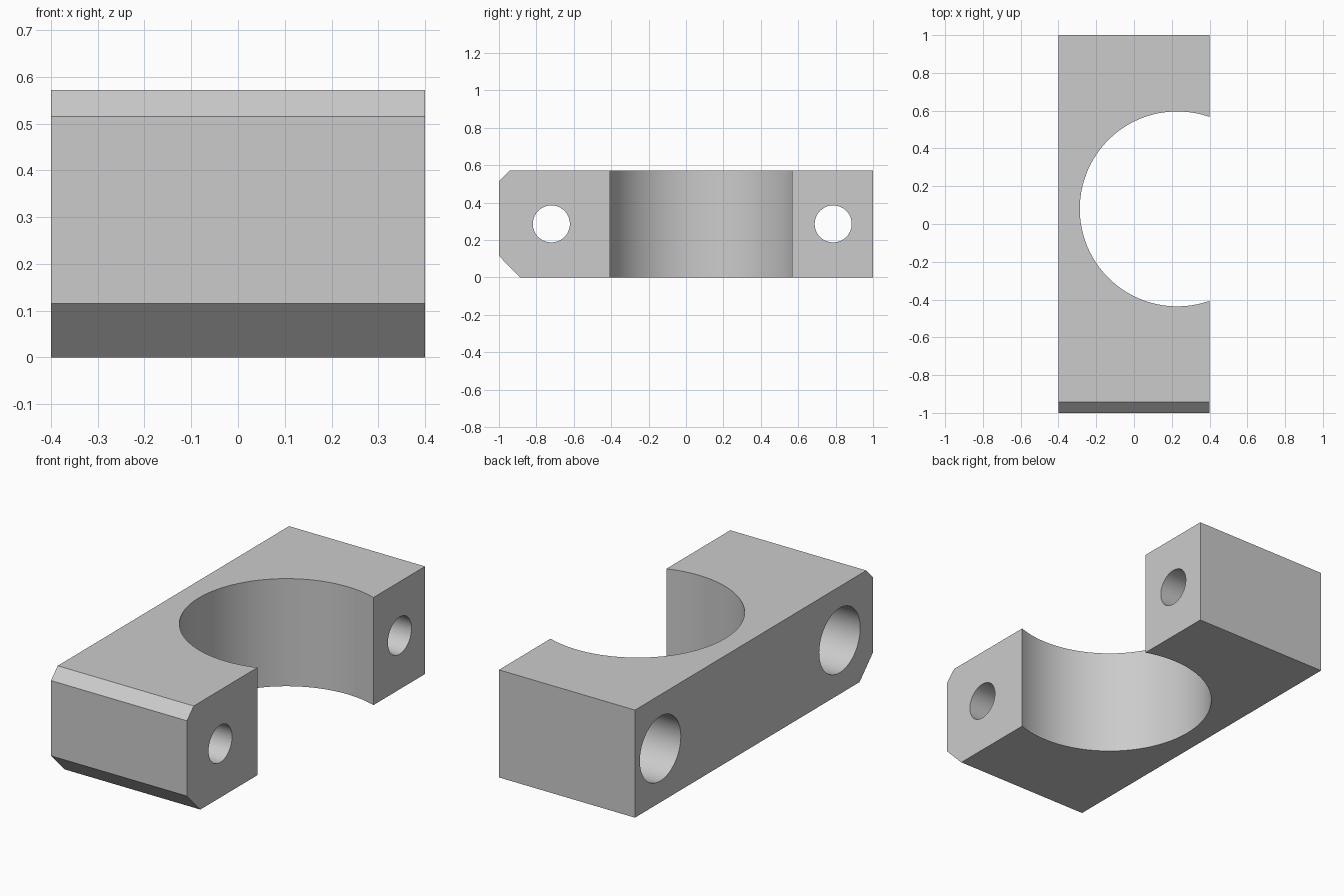
import bpy, bmesh, math
from mathutils import Vector

cube = bpy.data.objects.get("Cube")
if cube:
    bpy.data.objects.remove(cube, do_unlink=True)

HALF_W, HEIGHT = 0.4, 0.572
HOLE_Z = HEIGHT / 2

grey = bpy.data.materials.new("plain grey")
grey.use_nodes = True
grey.diffuse_color = (0.6, 0.6, 0.6, 1)
grey.node_tree.nodes["Principled BSDF"].inputs["Base Color"].default_value = (0.6, 0.6, 0.6, 1)


def extrude_x(name, profile):
    """Solid from a (y, z) outline, extruded across the full width."""
    bm = bmesh.new()
    face = bm.faces.new([bm.verts.new((-HALF_W, y, z)) for y, z in profile])
    out = bmesh.ops.extrude_face_region(bm, geom=[face])
    verts = [v for v in out["geom"] if isinstance(v, bmesh.types.BMVert)]
    bmesh.ops.translate(bm, verts=verts, vec=(2 * HALF_W, 0, 0))
    bmesh.ops.recalc_face_normals(bm, faces=bm.faces)
    mesh = bpy.data.meshes.new(name)
    bm.to_mesh(mesh)
    bm.free()
    obj = bpy.data.objects.new(name, mesh)
    bpy.context.collection.objects.link(obj)
    return obj


def drill(target, start, end, radius, sides):
    """Cut a round hole from start to end, then drop the cutter."""
    start, end = Vector(start), Vector(end)
    axis = end - start
    bpy.ops.mesh.primitive_cylinder_add(
        vertices=sides, radius=radius, depth=axis.length,
        location=(start + end) / 2, rotation=axis.to_track_quat('Z', 'Y').to_euler())
    cutter = bpy.context.object
    cutter.name = "hole_cutter"
    cutter.hide_render = True
    mod = target.modifiers.new("hole", 'BOOLEAN')
    mod.operation, mod.solver, mod.object = 'DIFFERENCE', 'EXACT', cutter
    bpy.ops.object.select_all(action='DESELECT')
    target.select_set(True)
    bpy.context.view_layer.objects.active = target
    bpy.ops.object.modifier_apply(modifier=mod.name)
    bpy.data.objects.remove(cutter, do_unlink=True)


# Block with two chamfers along the front edge
clamp = extrude_x("clamp_block", [
    (-0.887, 0), (1, 0), (1, HEIGHT), (-0.943, HEIGHT), (-1, 0.515), (-1, 0.115)])
clamp.data.materials.append(grey)

# Vertical bore, open on one side
drill(clamp, (0.229, 0.08, -0.1), (0.229, 0.08, HEIGHT + 0.1), 0.516, 128)

# Screw holes with deep counterbores in the solid side
for y in (-0.72, 0.787):
    drill(clamp, (-0.5, y, HOLE_Z), (0.5, y, HOLE_Z), 0.099, 64)
    drill(clamp, (-0.5, y, HOLE_Z), (0.0, y, HOLE_Z), 0.172, 64)

bpy.ops.object.shade_smooth_by_angle(angle=math.radians(30))
